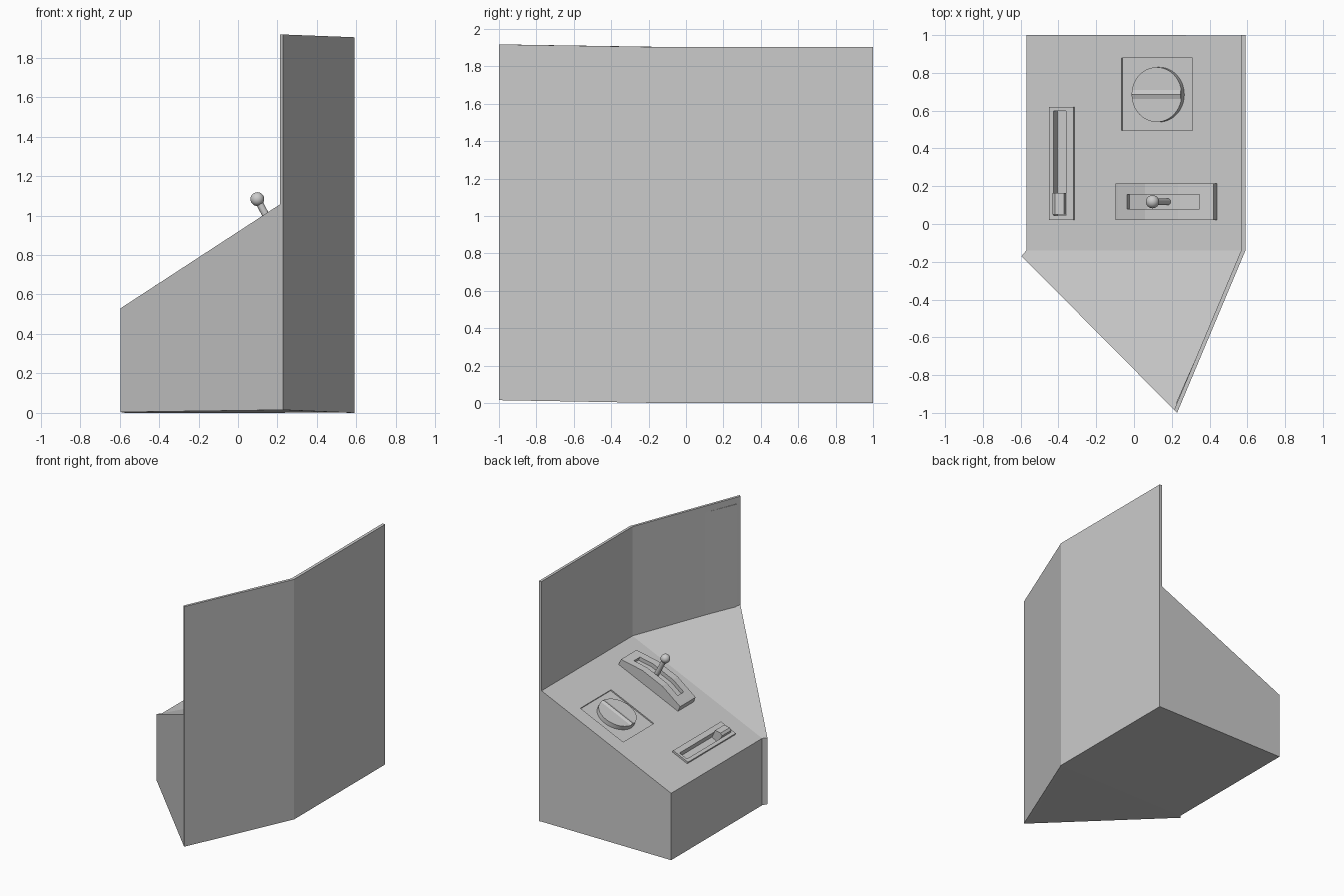
import bpy, bmesh, math
from mathutils import Matrix, Vector

if "Cube" in bpy.data.objects:
    bpy.data.objects.remove(bpy.data.objects["Cube"])

grey = bpy.data.materials.new("light_grey")
grey.diffuse_color = (0.6, 0.6, 0.6, 1)
grey.use_nodes = True
grey.node_tree.nodes["Principled BSDF"].inputs["Base Color"].default_value = grey.diffuse_color

SLOPE = math.atan(0.447)
CA = math.cos(SLOPE)
# Frame lying on the sloping desk: x runs uphill, z stands off the surface
DESK = Matrix.Translation((0, 0, 0.785)) @ Matrix.Rotation(-SLOPE, 4, 'Y')


def finish(name, bm, matrix=None):
    bmesh.ops.recalc_face_normals(bm, faces=bm.faces[:])
    if matrix:
        bm.transform(matrix)
    mesh = bpy.data.meshes.new(name)
    bm.to_mesh(mesh)
    bm.free()
    mesh.materials.append(grey)
    ob = bpy.data.objects.new(name, mesh)
    bpy.context.collection.objects.link(ob)
    return ob


def prism(name, plan, low, high, caps, matrix=None):
    """Walls over a plan outline, closed with the given cap faces."""
    bm = bmesh.new()
    a = [bm.verts.new((x, y, z)) for (x, y), z in zip(plan, low)]
    b = [bm.verts.new((x, y, z)) for (x, y), z in zip(plan, high)]
    n = len(plan)
    for i in range(n):
        j = (i + 1) % n
        bm.faces.new((a[i], a[j], b[j], b[i]))
    for cap in caps:
        bm.faces.new([a[i] for i in reversed(cap)])
        bm.faces.new([b[i] for i in cap])
    return finish(name, bm, matrix)


def box(name, x0, x1, y0, y1, z0, z1):
    """Box on the desk; x is given as seen from above."""
    plan = [(x0 / CA, y0), (x1 / CA, y0), (x1 / CA, y1), (x0 / CA, y1)]
    return prism(name, plan, [z0] * 4, [z1] * 4, [(0, 1, 2, 3)], DESK)


def extrude_profile(name, pts, y0, y1):
    """Desk profile in x and height, extruded across y."""
    bm = bmesh.new()
    f = bm.faces.new([bm.verts.new((x / CA, y0, h)) for x, h in pts])
    r = bmesh.ops.extrude_face_region(bm, geom=[f])
    verts = [v for v in r["geom"] if isinstance(v, bmesh.types.BMVert)]
    bmesh.ops.translate(bm, verts=verts, vec=(0, y1 - y0, 0))
    return finish(name, bm, DESK)


def cut(ob, cutter):
    m = ob.modifiers.new("cut", 'BOOLEAN')
    m.operation, m.solver, m.object = 'DIFFERENCE', 'EXACT', cutter
    cutter.hide_render = True
    cutter.hide_set(True)


# Cabinet body with sloping desk and pointed front
body = prism("cabinet_body",
             [(-0.57, 1), (-0.57, -0.14), (-0.595, -0.17), (0.218, -0.99), (0.578, -0.14), (0.578, 0.999)],
             [0, 0, 0.004, 0.015, 0.001, 0.001],
             [0.53, 0.53, 0.53, 1.06, 1.043, 1.043],
             [(0, 1, 4, 5), (1, 2, 3, 4)])
cut(body, box("dial_recess_cutter", -0.065, 0.31, 0.495, 0.88, -0.01, 0.05))

# Tall folded screen wall
prism("screen_wall",
      [(0.59, 1), (0.59, -0.14), (0.228, -1), (0.212, -0.985), (0.567, -0.14), (0.567, 1)],
      [0, 0, 0.015, 0.015, 0, 0],
      [1.903, 1.903, 1.917, 1.917, 1.904, 1.904],
      [(0, 1, 4, 5), (1, 2, 3, 4)])

# Thin wedge panel on the inner side of the angled wall
p0, p1 = Vector((0.212, -0.985)), Vector((0.567, -0.14))
side = Vector((-0.92, 0.39))
near, far = p0.lerp(p1, 0.04), p0.lerp(p1, 0.55)
prism("wall_panel",
      [near + side * 0.005, near - side * 0.004, far - side * 0.004],
      [1.05] * 3, [1.865, 1.865, 1.86], [(0, 1, 2)])

# Round dial with a low ridge across it
bm = bmesh.new()
bmesh.ops.create_cone(bm, cap_ends=True, segments=48, radius1=0.145, radius2=0.145, depth=0.035)
bm.transform(Matrix.Translation((0.13 / CA, 0.685, 0.0075)))
finish("dial", bm, DESK)
bm = bmesh.new()
ends = [[bm.verts.new((x / CA, 0.685 + y, z)) for y, z in ((-0.026, 0.024), (0.026, 0.024), (0, 0.033))]
        for x in (0.002, 0.258)]
bm.faces.new(ends[0])
bm.faces.new(ends[1])
for i in range(3):
    j = (i + 1) % 3
    bm.faces.new((ends[0][i], ends[0][j], ends[1][j], ends[1][i]))
finish("dial_ridge", bm, DESK)

# Slider: grooved frame and block handle
frame = box("slider_frame", -0.445, -0.315, 0.02, 0.62, -0.05, 0.015)
groove = box("slider_groove_cutter", -0.42, -0.355, 0.045, 0.597, -0.035, 0.05)
cut(frame, groove)
cut(body, groove)
extrude_profile("slider_handle",
                [(-0.418, -0.04), (-0.357, -0.04), (-0.357, 0.035), (-0.4, 0.045), (-0.418, 0.035)], 0.05, 0.165)

# Humped lever housing with a slot following its top
hump = [(-0.065, 0.05), (0.095, 0.092), (0.27, 0.092), (0.44, 0.05)]
housing = extrude_profile("lever_housing", [(-0.08, -0.02), (0.44, -0.02)] + hump[::-1] + [(-0.08, 0.045)],
                          0.02, 0.215)
slot = [(-0.01, 0.035), (0.095, 0.062), (0.27, 0.062), (0.375, 0.036)]
cut(housing, extrude_profile("lever_slot_cutter", slot + [(0.375, 0.2), (-0.01, 0.2)], 0.08, 0.155))

# Lever stem and ball
ball, foot = Vector((0.098, 0.118, 1.083)), Vector((0.195, 0.118, 0.9))
axis = ball - foot
bm = bmesh.new()
bmesh.ops.create_cone(bm, cap_ends=True, segments=16, radius1=0.018, radius2=0.018, depth=axis.length)
stem = finish("lever_stem", bm, Matrix.Translation((ball + foot) / 2) @ axis.to_track_quat('Z', 'Y').to_matrix().to_4x4())
bm = bmesh.new()
bmesh.ops.create_uvsphere(bm, u_segments=24, v_segments=12, radius=0.035)
knob = finish("lever_ball", bm, Matrix.Translation(ball))

# Smooth the round parts, keeping edges sharp
for name in ("dial", "lever_stem", "lever_ball"):
    ob = bpy.data.objects[name]
    bpy.ops.object.select_all(action='DESELECT')
    bpy.context.view_layer.objects.active = ob
    ob.select_set(True)
    bpy.ops.object.shade_smooth_by_angle()
